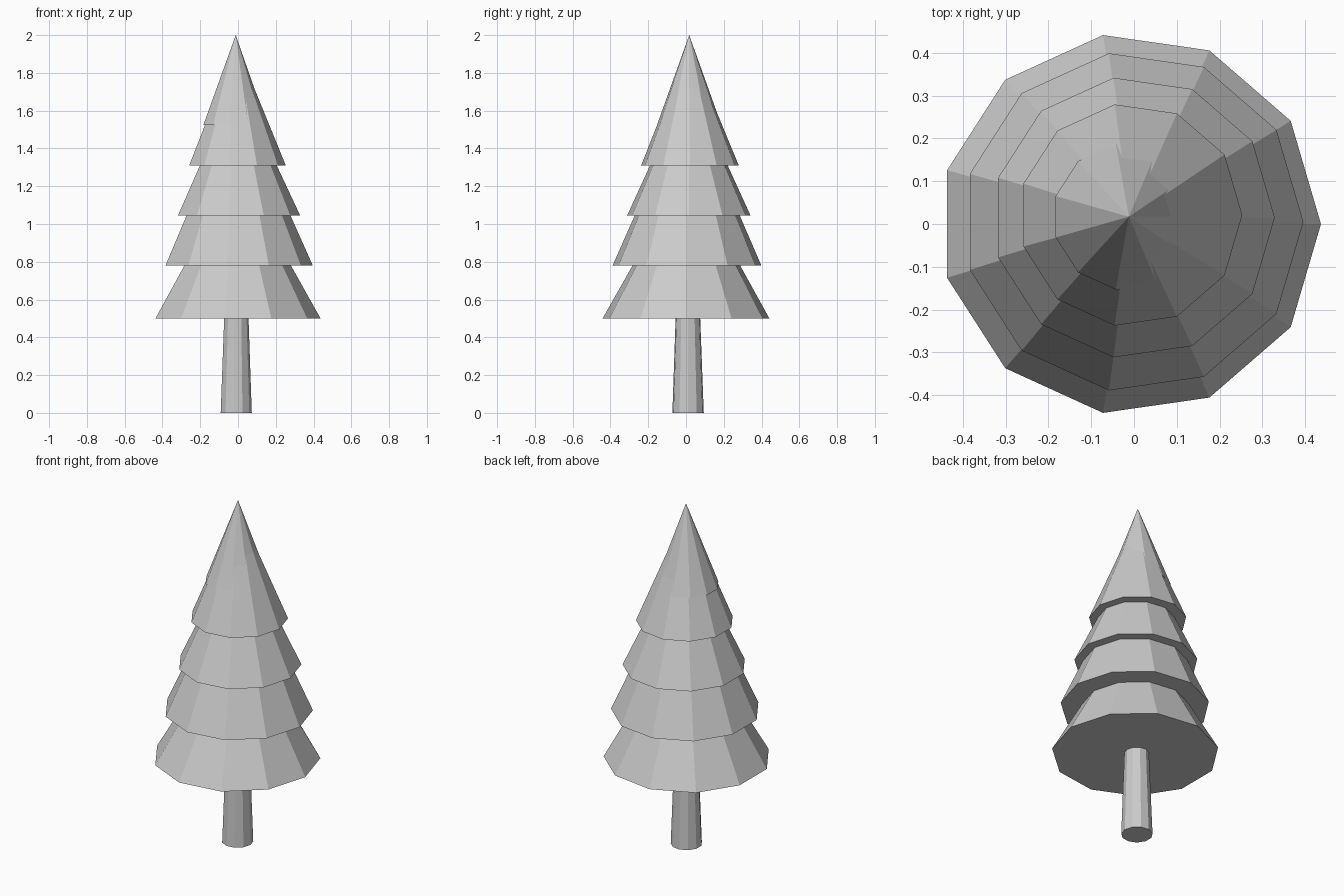
import bpy
import bmesh
from math import cos, sin, tau

SIDES = 11

if "Cube" in bpy.data.objects:
    bpy.data.objects.remove(bpy.data.objects["Cube"], do_unlink=True)

grey = bpy.data.materials.new("plain_grey")
grey.use_nodes = True
grey.diffuse_color = (0.6, 0.6, 0.6, 1)
grey.node_tree.nodes["Principled BSDF"].inputs["Base Color"].default_value = (0.6, 0.6, 0.6, 1)


def ring(bm, centre, radius, z):
    """One level of corners, the first pointing along +x."""
    return [bm.verts.new((centre[0] + radius * cos(tau * i / SIDES),
                          centre[1] + radius * sin(tau * i / SIDES), z))
            for i in range(SIDES)]


def finish(name, bm):
    bmesh.ops.recalc_face_normals(bm, faces=bm.faces)
    mesh = bpy.data.meshes.new(name)
    bm.to_mesh(mesh)
    bm.free()
    mesh.materials.append(grey)
    bpy.context.collection.objects.link(bpy.data.objects.new(name, mesh))


def cone(name, centre, radius, z, tip):
    bm = bmesh.new()
    base = ring(bm, centre, radius, z)
    bm.faces.new(base)
    apex = bm.verts.new(tip)
    for i in range(SIDES):
        bm.faces.new((base[i], base[(i + 1) % SIDES], apex))
    finish(name, bm)


# Tapered trunk, running up into the lowest branches
bm = bmesh.new()
low = ring(bm, (-0.011, 0.011), 0.084, 0)
high = ring(bm, (-0.010, 0.010), 0.064, 0.55)
bm.faces.new(low)
bm.faces.new(high)
for i in range(SIDES):
    j = (i + 1) % SIDES
    bm.faces.new((low[i], low[j], high[j], high[i]))
finish("trunk", bm)

# Stacked branch tiers, each slightly off centre
cone("branches_lowest", (-0.009, 0.0), 0.446, 0.50, (-0.005, 0.005, 1.29))
cone("branches_low", (-0.002, 0.005), 0.398, 0.78, (-0.005, 0.01, 1.68))
cone("branches_middle", (-0.001, 0.015), 0.330, 1.045, (-0.005, 0.015, 1.76))
cone("branches_high", (-0.008, 0.021), 0.261, 1.31, (-0.008, 0.015, 1.95))
cone("branches_top", (-0.018, 0.017), 0.172, 1.525, (-0.012, 0.017, 2.0))
